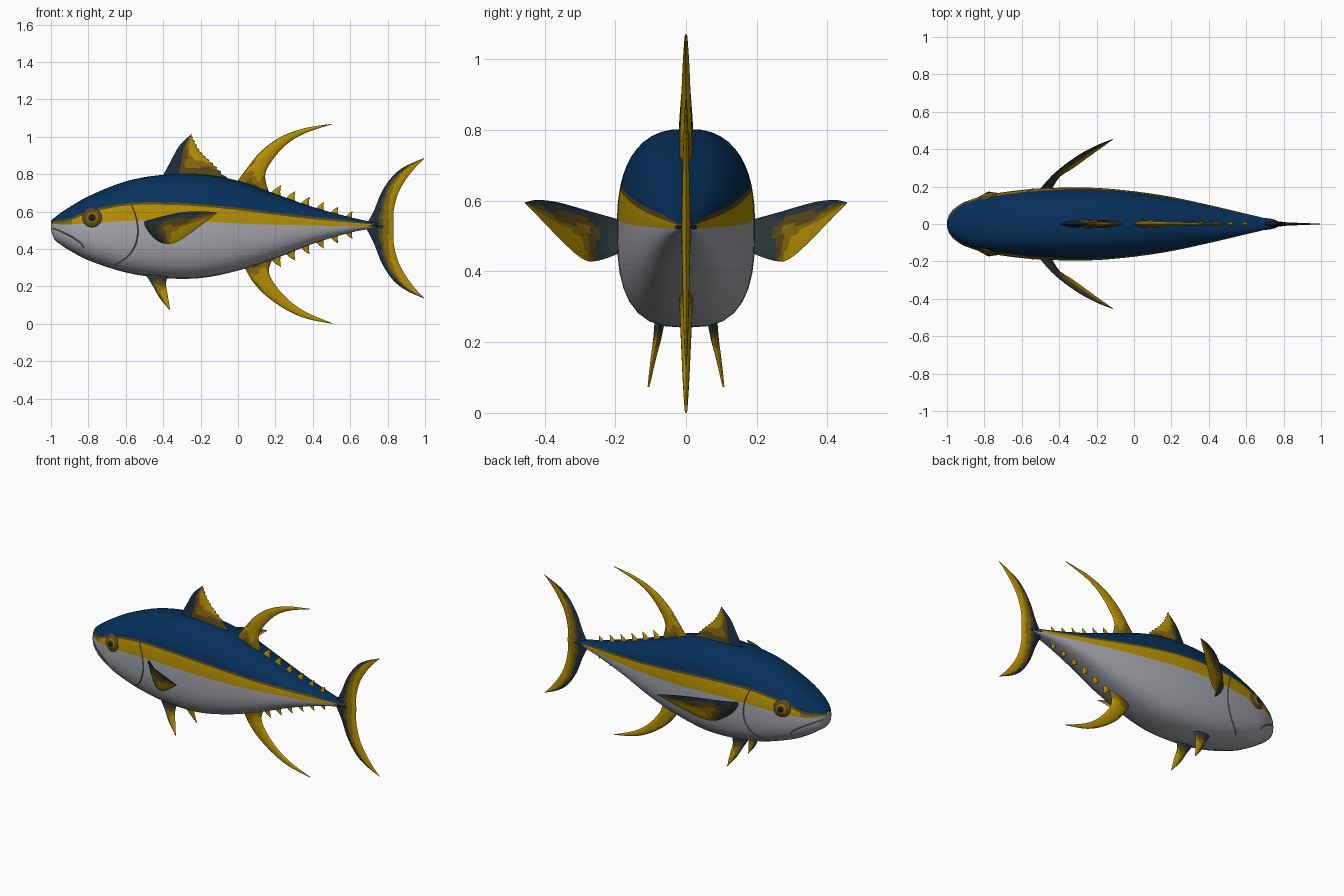
import bpy, bmesh, math
from mathutils import Vector

if "Cube" in bpy.data.objects:
    bpy.data.objects.remove(bpy.data.objects["Cube"])

COLOURS = {
    "blue": (0.002, 0.030, 0.105), "yellow": (0.47, 0.28, 0.001), "silver": (0.38, 0.39, 0.42),
    "navy": (0.014, 0.026, 0.048), "olive": (0.100, 0.066, 0.010), "dark_gold": (0.25, 0.145, 0.004),
    "black": (0.014, 0.013, 0.010), "grey": (0.16, 0.16, 0.17), "slate_green": (0.025, 0.042, 0.042)}
MATS = {}
for cname, c in COLOURS.items():
    MATS[cname] = bpy.data.materials.new(cname)
    MATS[cname].diffuse_color = (*c, 1)
SLOT = {c: i for i, c in enumerate(COLOURS)}


def finish(name, bm, angle=40):
    bmesh.ops.remove_doubles(bm, verts=bm.verts, dist=0.0002)
    bmesh.ops.recalc_face_normals(bm, faces=bm.faces)
    me = bpy.data.meshes.new(name)
    bm.to_mesh(me)
    bm.free()
    for m in MATS.values():
        me.materials.append(m)
    ob = bpy.data.objects.new(name, me)
    bpy.context.collection.objects.link(ob)
    bpy.ops.object.select_all(action='DESELECT')
    ob.select_set(True)
    bpy.context.view_layer.objects.active = ob
    bpy.ops.object.shade_smooth_by_angle(angle=math.radians(angle))
    return ob


def face(bm, verts, colour):
    if len(set(verts)) >= 3:
        bm.faces.new(verts).material_index = SLOT[colour]


def spline(pts, t):
    """Smooth curve through evenly spaced points, t in 0..1."""
    n = len(pts) - 1
    i = min(int(t * n), n - 1)
    f = t * n - i
    p = [Vector(pts[max(0, min(n, k))]) for k in (i - 1, i, i + 1, i + 2)]
    return 0.5 * (2 * p[1] + (p[2] - p[0]) * f + (2 * p[0] - 5 * p[1] + 4 * p[2] - p[3]) * f ** 2
                  + (3 * p[1] - p[0] - 3 * p[2] + p[3]) * f ** 3)


# Body stations: x, top, bottom, half width, blue edge, silver edge
BODY = [
    (-1.00, .550, .505, .018, .540, .535), (-.985, .565, .455, .052, .542, .535),
    (-.95, .592, .425, .088, .544, .532), (-.90, .625, .392, .119, .552, .532),
    (-.80, .682, .340, .152, .592, .537), (-.60, .762, .275, .182, .632, .550),
    (-.40, .797, .245, .194, .637, .555), (-.20, .800, .245, .193, .628, .548),
    (.00, .765, .285, .175, .608, .537), (.20, .695, .350, .145, .583, .530),
    (.40, .625, .428, .102, .560, .526), (.60, .570, .488, .055, .542, .522),
    (.72, .545, .510, .026, .532, .521), (.78, .540, .515, .010, .530, .520)]


def station(x):
    """Body values at x, by cubic interpolation of the stations."""
    def slope(i, k):
        a, b = BODY[max(i - 1, 0)], BODY[min(i + 1, len(BODY) - 1)]
        return (b[k] - a[k]) / (b[0] - a[0])
    i = max(j for j in range(len(BODY) - 1) if j == 0 or BODY[j][0] <= x)
    a, b = BODY[i], BODY[i + 1]
    h = b[0] - a[0]
    t = (x - a[0]) / h
    return [(2*t**3 - 3*t*t + 1) * a[k] + (t**3 - 2*t*t + t) * h * slope(i, k)
            + (3*t*t - 2*t**3) * b[k] + (t**3 - t*t) * h * slope(i + 1, k) for k in range(1, 6)]


def half_width(x, z):
    top, bot, w = station(x)[:3]
    t = (z - (top + bot) / 2) / ((top - bot) / 2)
    n = 2.5 if t > 0 else 2.8
    return w * max(0, 1 - abs(t) ** n) ** (1 / n)


# Body: rings whose points follow the colour edges
bm = bmesh.new()
xs = [-1, -.995, -.985, -.97] + [-.95 + 1.73 * i / 56 for i in range(57)]
rings = []
for x in xs:
    top, bot, w, e1, e2 = station(x)
    e0 = e1 + min(.013, (top - e1) * .3)
    zs = [top - (top - e0) * (1 - math.cos(math.pi / 2 * k / 9)) for k in range(10)]
    zs += [e1, (e1 + e2) / 2, e2]
    zs += [e2 - (e2 - bot) * math.sin(math.pi / 2 * k / 9) for k in range(1, 10)]
    side = [(half_width(x, z), z) for z in zs]
    loop = side + [(-y, z) for y, z in side[-2:0:-1]]
    rings.append([bm.verts.new((x, y, z)) for y, z in loop])
kinds = ["blue"] * 9 + ["olive"] + ["yellow"] * 2 + ["silver"] * 9
kinds += kinds[::-1]
for x, a, b in zip(xs, rings, rings[1:]):
    for k in range(len(a)):
        m = (k + 1) % len(a)
        colour = kinds[k]
        if x < -.9 and colour == "yellow":
            colour = "dark_gold"
        face(bm, [a[k], a[m], b[m], b[k]], colour)
face(bm, rings[0], "silver")
face(bm, rings[-1][::-1], "navy")
finish("body", bm, 60)


def ribbon(name, path, width, colour, lift=.003):
    """Thin strips hugging both flanks along an (x, z) path."""
    bm = bmesh.new()
    for s in (1, -1):
        prev = None
        for i in range(25):
            p, q = spline(path, i / 24), spline(path, min(1, i / 24 + .01))
            o = spline(path, max(0, i / 24 - .01))
            d = (q - o).normalized()
            n = Vector((-d.y, d.x)) * width / 2 * (.25 + .75 * math.sin(math.pi * i / 24))
            row = [bm.verts.new((v.x, s * (half_width(v.x, v.y) + up), v.y))
                   for v, up in ((p - n, -.001), (p, lift), (p + n, -.001))]
            if prev:
                for k in (0, 1):
                    face(bm, [prev[k], prev[k + 1], row[k + 1], row[k]], colour)
            prev = row
    finish(name, bm)


ribbon("mouth_line", [(-.992, .512), (-.95, .495), (-.89, .465), (-.84, .43), (-.825, .405)], .010, "grey")
ribbon("gill_edge", [(-.57, .64), (-.545, .57), (-.535, .49), (-.55, .42), (-.59, .36), (-.66, .315)], .008, "grey")

# Eyes: flattened domes, ring, iris and pupil
for s, label in ((-1, "right"), (1, "left")):
    for part, r, depth, colour in (("socket", .052, .011, "olive"), ("iris", .038, .0155, "dark_gold"),
                                   ("pupil", .027, .019, "black")):
        bm = bmesh.new()
        bmesh.ops.create_uvsphere(bm, u_segments=24, v_segments=12, radius=1)
        for v in bm.verts:
            x, z = -.78 + v.co.x * r, .568 + v.co.y * r
            v.co = (x, s * (half_width(x, z) + v.co.z * depth), z)
        for f in bm.faces:
            f.material_index = SLOT[colour]
        finish(f"{label}_eye_{part}", bm, 60)


def fin(name, lead, trail, thick, bands, serrate=0, mirror=False, flare=0):
    """Lens-section fin; bands = (root limit, front limit, colour), front limits widen by flare at the root."""
    nu, nv = 26, 12
    if len(lead[0]) == 2:
        lead, trail = ([(x, 0, z) for x, z in e] for e in (lead, trail))
    lead, trail = [Vector(p) for p in lead], [Vector(p) for p in trail]
    normal = (lead[-1] - lead[0]).cross(trail[0] - lead[0]).normalized()
    bm = bmesh.new()
    for my in ((1, -1) if mirror else (1,)):
        for s in (1, -1):
            grid = []
            for i in range(nu + 1):
                u = i / nu
                a, b = spline(lead, u), spline(trail, u)
                if i % 2 and i > 3:
                    b = b + (a - b) * min(1, serrate / max((a - b).length, .001))
                row = []
                for j in range(nv + 1):
                    v = j / nv
                    t = thick * (1 - .85 * u) * (4 * v * (1 - v)) ** .6
                    p = a.lerp(b, v) + normal * s * t
                    row.append(bm.verts.new((p.x, p.y * my, p.z)))
                grid.append(row)
            for i in range(nu):
                for j in range(nv):
                    u, v = (i + .5) / nu, (j + .5) / nv
                    wob = .03 * math.sin(9 * v + 14 * u)
                    wide = 1 + flare * max(0, 1 - 2 * u)
                    colour = next((c for r, f, c in bands if u + wob < r or v + wob < f * wide), "yellow")
                    face(bm, [grid[i][j], grid[i + 1][j], grid[i + 1][j + 1], grid[i][j + 1]], colour)
    finish(name, bm)


fin("first_dorsal_fin", [(-.42, .76), (-.365, .86), (-.315, .95), (-.25, 1.015)],
    [(-.03, .75), (-.12, .845), (-.20, .925), (-.245, 1.01)], .024,
    [(.14, .24, "navy"), (.28, .38, "olive"), (.42, .52, "dark_gold")], serrate=.012)
fin("second_dorsal_fin", [(-.01, .755), (.05, .835), (.12, .92), (.22, .995), (.35, 1.045), (.505, 1.07)],
    [(.17, .69), (.145, .79), (.18, .87), (.26, .96), (.36, 1.02), (.505, 1.068)], .020,
    [(.07, 0, "olive"), (.16, .10, "dark_gold")])
fin("anal_fin", [(.03, .31), (.08, .225), (.15, .15), (.25, .08), (.36, .03), (.505, .0)],
    [(.19, .36), (.165, .28), (.205, .20), (.28, .12), (.37, .06), (.505, .003)], .020,
    [(.05, .0, "olive"), (.13, .10, "dark_gold")])
# Tail: two lobes, dark root narrowing along the front edge
TAIL = [(0, .20, "navy"), (0, .32, "olive"), (0, .46, "dark_gold")]
for label, s in (("upper", 1), ("lower", -1)):
    k = .370 if s > 0 else .388
    edge = lambda pts: [(x, .52 + s * h * k) for x, h in pts]
    fin(f"tail_{label}_lobe",
        edge([(.68, .0), (.725, .22), (.768, .50), (.83, .74), (.90, .88), (.995, .99)]),
        edge([(.832, -.01), (.832, .22), (.858, .49), (.903, .70), (.95, .86), (.995, .985)]),
        .014, TAIL, flare=1.0)
fin("pectoral_fins",
    [(-.52, .165, .54), (-.43, .265, .568), (-.31, .36, .595), (-.20, .42, .602), (-.112, .455, .595)],
    [(-.45, .165, .46), (-.40, .25, .43), (-.33, .295, .437), (-.24, .36, .495), (-.112, .453, .593)], .013,
    [(0, .10, "navy"), (.26, .20, "slate_green"), (.33, .38, "olive"), (.42, .52, "dark_gold")], mirror=True)
fin("pelvic_fins", [(-.51, .072, .29), (-.46, .082, .21), (-.42, .094, .14), (-.365, .106, .073)],
    [(-.37, .072, .27), (-.385, .08, .215), (-.375, .094, .15), (-.363, .106, .073)], .016,
    [(.26, .06, "slate_green"), (.36, .20, "olive"), (.50, .34, "dark_gold")], mirror=True)

# Finlets: small swept spikes along back and belly
for row, k in (("upper", 0), ("lower", 1)):
    sgn = 1 - 2 * k
    for i in range(6):
        x = .17 + .08 * i
        size = .068 - .004 * i
        z0, z1 = station(x)[k] - sgn * .012, station(x + size * .8)[k] - sgn * .012
        tip = (x + size * .88, z1 + sgn * size * .98)
        fin(f"{row}_finlet_{i + 1}", [(x, z0), ((x + tip[0]) / 2, (z0 + tip[1]) / 2 + sgn * .005), tip],
            [(x + size * .9, z1), (x + size * .82, z1 + sgn * size * .45), tip], .012,
            [(.2, 0, "dark_gold")])

# Tail keel: flat ridge across the tail root
bm = bmesh.new()
bmesh.ops.create_uvsphere(bm, u_segments=24, v_segments=10, radius=1)
for v in bm.verts:
    v.co = (.69 + v.co.x * .09, v.co.y * .032, .525 + v.co.z * .011)
for f in bm.faces:
    f.material_index = SLOT["navy"]
finish("tail_keel", bm, 60)

for m in bpy.data.materials:
    if m.users and not m.is_grease_pencil:
        m.use_nodes = True
        m.node_tree.nodes["Principled BSDF"].inputs["Base Color"].default_value = m.diffuse_color
